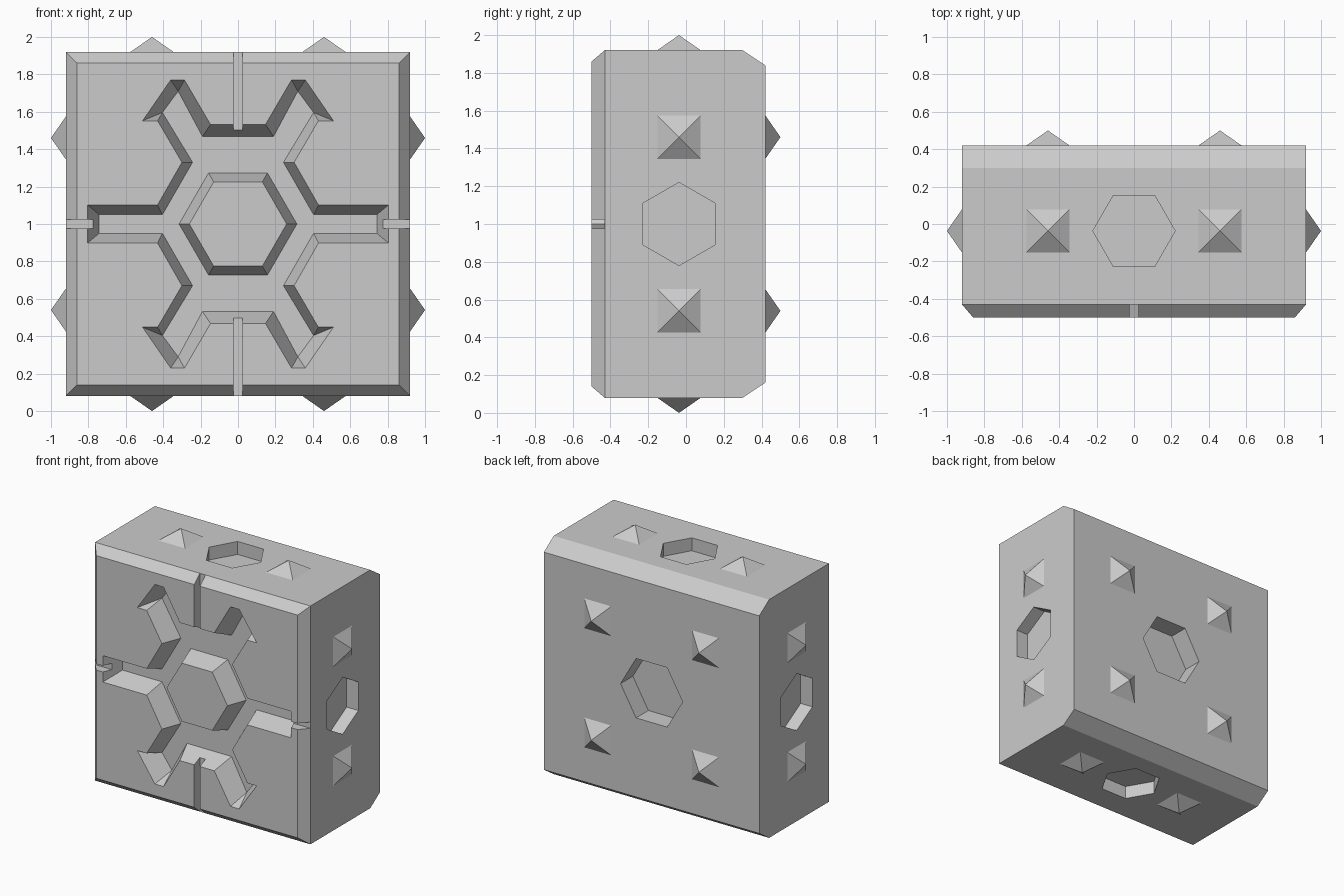
import bpy, bmesh
from math import radians, sqrt, pi
from mathutils import Matrix, Vector

if "Cube" in bpy.data.objects:
    bpy.data.objects.remove(bpy.data.objects["Cube"])

MID_Z, SIDE_Y = 1.0, -0.037


def finish(name, bm):
    bmesh.ops.recalc_face_normals(bm, faces=bm.faces)
    mesh = bpy.data.meshes.new(name)
    bm.to_mesh(mesh)
    bm.free()
    obj = bpy.data.objects.new(name, mesh)
    bpy.context.collection.objects.link(obj)
    return obj


def cone(name, sides, r1, r2, depth, matrix, spin=0.0):
    """Cone or prism whose base sits at the matrix origin, growing along local z."""
    bm = bmesh.new()
    bmesh.ops.create_cone(bm, cap_ends=True, segments=sides, radius1=r1, radius2=r2, depth=depth,
                          matrix=matrix @ Matrix.Translation((0, 0, depth / 2)) @ Matrix.Rotation(spin, 4, 'Z'))
    bmesh.ops.remove_doubles(bm, verts=bm.verts, dist=1e-5)
    return finish(name, bm)


def box(name, lo, hi):
    bm = bmesh.new()
    lo, hi = Vector(lo), Vector(hi)
    size = hi - lo
    bmesh.ops.create_cube(bm, size=1, matrix=Matrix.Translation((lo + hi) / 2) @ Matrix.Diagonal((*size, 1)))
    return finish(name, bm)


def frame(origin, local_x, local_z):
    x, z = Vector(local_x), Vector(local_z)
    m = Matrix((x, z.cross(x), z)).transposed().to_4x4()
    m.translation = origin
    return m


def cut(target, cutter):
    mod = target.modifiers.new("cut", 'BOOLEAN')
    mod.operation, mod.solver, mod.object = 'DIFFERENCE', 'EXACT', cutter
    cutter.hide_render = True
    bpy.context.view_layer.objects.active = target
    bpy.ops.object.modifier_apply(modifier=mod.name)
    bpy.data.objects.remove(cutter)


# Block: front chamfer on all edges, back chamfer on top and bottom only
bm = bmesh.new()
for hx, y, hz in [(0.86, -0.5, 0.86), (0.92, -0.43, 0.92), (0.92, 0.30, 0.92), (0.92, 0.42, 0.84)]:
    for sx in (-1, 1):
        for sz in (-1, 1):
            bm.verts.new((sx * hx, y, MID_Z + sz * hz))
bmesh.ops.convex_hull(bm, input=bm.verts)
bmesh.ops.dissolve_limit(bm, angle_limit=radians(1), verts=bm.verts, edges=bm.edges)
block = finish("block", bm)

# Snowflake recess: one quarter of rim and floor outlines, mirrored around
FLOOR_Y = -0.35
rim = [(.147, .532), (.286, .77), (.36, .77), (.51, .552), (.43, .552), (.30, .33), (.43, .102), (.805, .102)]
floor = [(.19, .468), (.32, .71), (.32, .71), (.404, .596), (.404, .596), (.243, .33), (.404, .05), (.742, .05)]


def around(q):
    r = q[::-1]
    return ([(x, z) for x, z in q] + [(x, -z) for x, z in r]
            + [(-x, -z) for x, z in q] + [(-x, z) for x, z in r])


bm = bmesh.new()
loops = [[bm.verts.new((x, y, MID_Z + z)) for x, z in around(q)]
         for q, y in ((floor, FLOOR_Y), (rim, -0.5), (rim, -0.6))]
n = len(loops[0])
for a, b in zip(loops, loops[1:]):
    for i in range(n):
        j = (i + 1) % n
        bm.faces.new((a[i], a[j], b[j], b[i]))
bm.faces.new(loops[0])
bm.faces.new(loops[2])
bmesh.ops.remove_doubles(bm, verts=bm.verts, dist=1e-5)
cut(block, finish("recess_cutter", bm))

# Thin slits from the recess out to the four front edges
W, SLIT_Y = 0.024, -0.431
for s in (-1, 1):
    x0, x1 = sorted((s * 0.70, s * 1.0))
    cut(block, box("slit_cutter", (x0, -0.6, MID_Z - W), (x1, SLIT_Y, MID_Z + W)))
    z0, z1 = sorted((MID_Z + s * 0.45, MID_Z + s * 1.0))
    cut(block, box("slit_cutter", (-W, -0.6, z0), (W, SLIT_Y, z1)))

# Hexagonal raised boss in the middle of the recess
cone("hexagon_boss", 6, 0.315, 0.26, FLOOR_Y + 0.5, frame((0, FLOOR_Y, MID_Z), (1, 0, 0), (0, -1, 0)), pi / 2)

# Hex sockets and pyramid studs: (face centre, direction along face, normal, socket radius, depth)
X, Y, Z = Vector((1, 0, 0)), Vector((0, 1, 0)), Vector((0, 0, 1))
faces = {
    "top": ((0, SIDE_Y, 1.92), X, Z, 0.22, 0.10),
    "bottom": ((0, SIDE_Y, 0.08), X, -Z, 0.22, 0.10),
    "right": ((0.92, SIDE_Y, MID_Z), Z, X, 0.22, 0.10),
    "left": ((-0.92, SIDE_Y, MID_Z), Z, -X, 0.22, 0.10),
    "back": ((0, 0.42, MID_Z), X, Y, 0.265, 0.15),
}
for name, (c, along, normal, radius, depth) in faces.items():
    c = Vector(c)
    cut(block, cone("socket_cutter", 6, radius, radius, depth + 0.1,
                    frame(c - normal * depth, along, normal), pi / 2))
    across = normal.cross(along)
    for s in (-1, 1):
        for t in ((-1, 1) if name == "back" else (0,)):
            pos = c + along * 0.46 * s + across * 0.46 * t
            cone(name + "_stud", 4, 0.115 * sqrt(2), 0, 0.08, frame(pos, along, normal), pi / 4)
